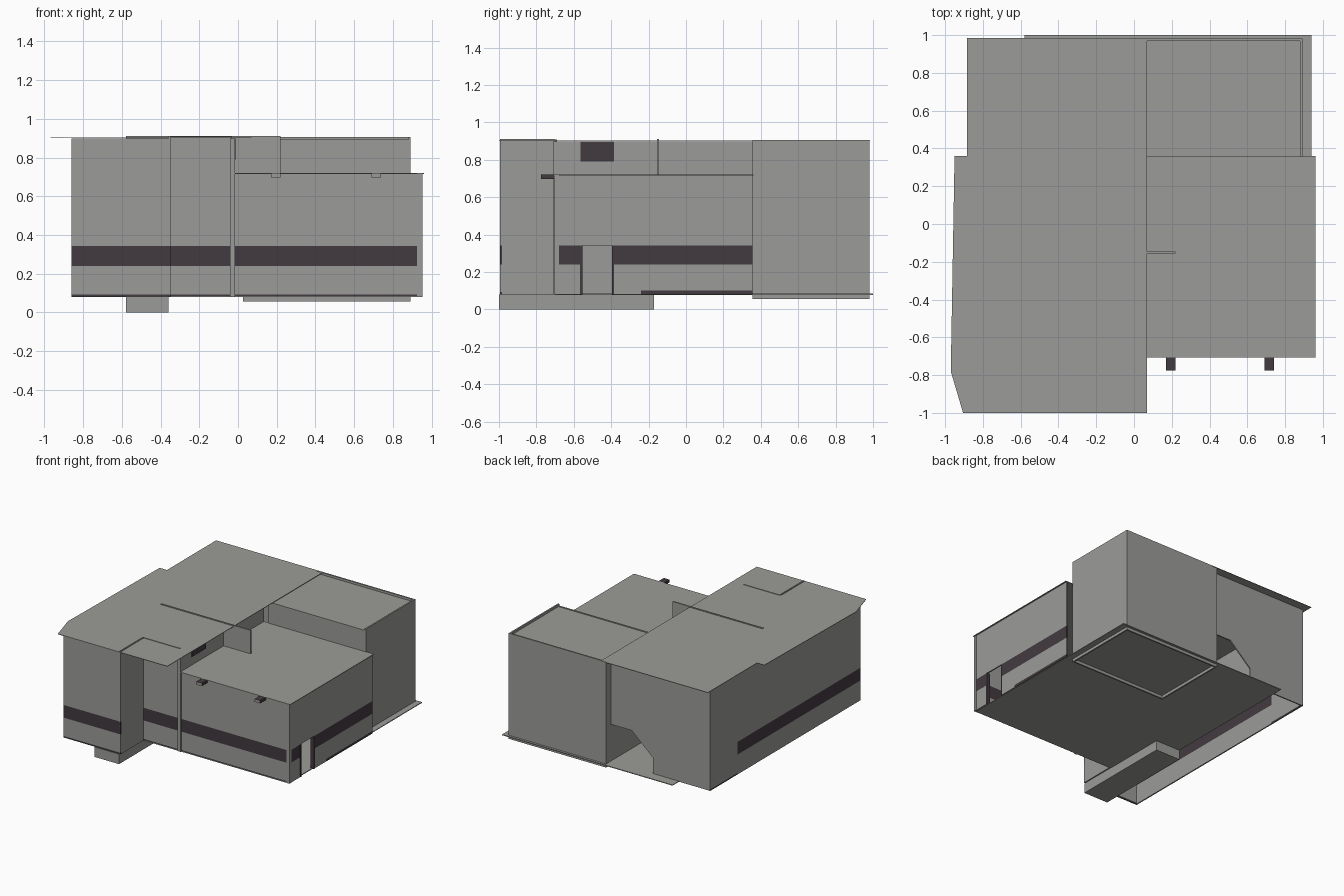
import bpy, bmesh
from mathutils import Vector

if "Cube" in bpy.data.objects:
    bpy.data.objects.remove(bpy.data.objects["Cube"])

def material(name, c):
    m = bpy.data.materials.new(name)
    m.diffuse_color = (*c, 1)
    m.use_nodes = True
    m.node_tree.nodes["Principled BSDF"].inputs["Base Color"].default_value = m.diffuse_color
    return m

GREY = material("concrete_grey", (0.33, 0.335, 0.315))
DARK = material("dark_plum", (0.055, 0.042, 0.051))

def finish(name, bm, dark_rule=None):
    bmesh.ops.recalc_face_normals(bm, faces=bm.faces)
    if dark_rule:
        for f in bm.faces:
            f.material_index = int(dark_rule(f))
    me = bpy.data.meshes.new(name)
    bm.to_mesh(me)
    bm.free()
    me.materials.append(GREY)
    me.materials.append(DARK)
    ob = bpy.data.objects.new(name, me)
    bpy.context.collection.objects.link(ob)
    return ob

def box(name, x, y, z, bands=(), dark_rule=None):
    """Box from ranges; each band is a dark height range cut into the faces."""
    bm = bmesh.new()
    bmesh.ops.create_cube(bm, size=1)
    for v in bm.verts:
        v.co = Vector([r[0] if c < 0 else r[1] for r, c in zip((x, y, z), v.co)])
    for h in {h for b in bands for h in b}:
        if z[0] < h < z[1]:
            bmesh.ops.bisect_plane(bm, geom=bm.verts[:] + bm.edges[:] + bm.faces[:],
                                   plane_co=(0, 0, h), plane_no=(0, 0, 1))
    if bands:
        dark_rule = lambda f: any(a <= f.calc_center_median().z <= b for a, b in bands)
    return finish(name, bm, dark_rule)

def prism(name, pts, depth):
    """Flat outline pushed along a vector."""
    bm = bmesh.new()
    f = bm.faces.new([bm.verts.new(p) for p in pts])
    new = bmesh.ops.extrude_face_region(bm, geom=[f])["geom"]
    bmesh.ops.translate(bm, vec=depth, verts=[g for g in new if isinstance(g, bmesh.types.BMVert)])
    return finish(name, bm)

T = 0.01
STRIPE = (0.24, 0.342)
BASE = (0.08, 0.092)
LOW, HIGH = (0.08, 0.72), (0.08, 0.898)

# Floor slab and entrance step
box("floor_slab", (-0.58, 0.94), (-0.7, 1.0), (0.078, 0.084))
box("entrance_step", (-0.58, -0.36), (-1.0, -0.17), (0, 0.08))

# Main roof with its overhanging outline
prism("main_roof", [(x, y, 0.9) for x, y in (
    (-0.885, 0.985), (-0.885, 0.36), (-0.95, 0.36), (-0.97, -0.78),
    (-0.905, -1.0), (0.07, -1.0), (0.07, 0.985))], (0, 0, 0.004))

# Tall left block walls
box("front_wall", (-0.86, -0.35), (-0.995, -0.985), HIGH, (STRIPE, BASE))
box("left_wall", (-0.86, -0.85), (-0.995, 0.57), HIGH, (STRIPE,))
box("left_wall_rear", (-0.86, -0.85), (0.57, 0.92), HIGH, (BASE,))
box("recess_side_wall", (-0.36, -0.35), (-0.995, -0.7), (0.08, 0.91))
box("recess_back_wall", (-0.35, -0.03), (-0.7, -0.69), (0.08, 0.908), (STRIPE, BASE))
box("inner_side_wall", (-0.03, -0.02), (-0.7, 0.36), HIGH)
box("cross_wall", (-0.58, 0.22), (-0.155, -0.145), (0.08, 0.91))
box("side_window", (-0.02, -0.014), (-0.565, -0.385), (0.79, 0.898), dark_rule=lambda f: True)

# Rear wall with the chamfered opening
prism("rear_wall", [(x, 0.92, z) for x, z in (
    (-0.86, 0.08), (-0.35, 0.08), (-0.35, 0.21), (-0.16, 0.38),
    (0.03, 0.38), (0.03, 0.898), (-0.86, 0.898))], (0, -T, 0))

# Low right block: front wall, side wall with doorway, roof
box("low_front_wall", (-0.02, 0.95), (-0.7, -0.69), LOW, (STRIPE, BASE))
box("side_wall_front", (0.94, 0.95), (-0.7, -0.555), LOW, (STRIPE,))
box("side_wall_lintel", (0.94, 0.95), (-0.555, -0.395), (0.342, 0.72))
box("side_wall_middle", (0.94, 0.95), (-0.395, -0.24), LOW, (STRIPE,))
box("side_wall_rear", (0.94, 0.95), (-0.24, 0.355), LOW, (STRIPE, (0.08, 0.1)))
for i, y in enumerate((-0.566, -0.396)):
    box(f"door_jamb_{i}", (0.925, 0.953), (y, y + 0.012), (0.08, 0.342), dark_rule=lambda f: True)
box("low_roof", (-0.02, 0.96), (-0.708, 0.36), (0.716, 0.721))

# Corner posts
box("left_post", (-0.042, -0.015), (-0.71, -0.69), (0.08, 0.898))
box("corner_post", (0.925, 0.953), (-0.705, -0.68), LOW)

# Small brackets under the roof edge, grey at the front
for i, x in enumerate((0.17, 0.69)):
    box(f"bracket_{i}", (x, x + 0.05), (-0.775, -0.69), (0.697, 0.72),
        dark_rule=lambda f: f.normal.y > -0.5)

# Tall back block: parapet walls around a sunken roof
Z = (0.055, 0.906)
box("block_back_wall", (0.025, 0.892), (0.97, 0.982), Z)
box("block_right_wall", (0.88, 0.892), (0.355, 0.982), Z)
box("block_left_wall", (0.025, 0.037), (0.355, 0.982), (0.055, 0.898))
box("block_front_wall", (0.025, 0.892), (0.355, 0.367), (0.055, 0.892))
box("block_roof", (0.03, 0.885), (0.36, 0.975), (0.882, 0.888))
